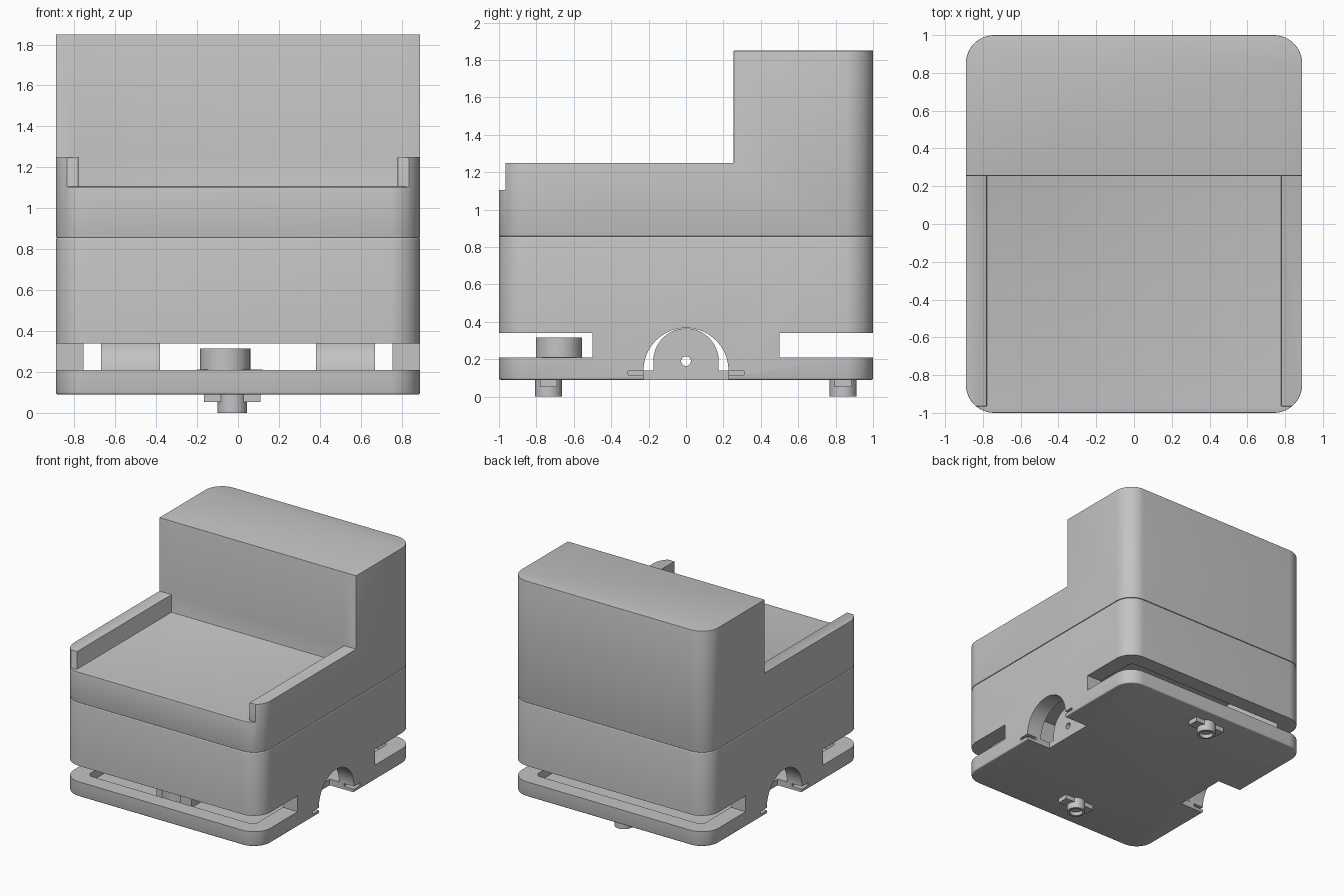
import bpy, bmesh
from math import sin, cos, pi

cube = bpy.data.objects.get("Cube")
if cube:
    bpy.data.objects.remove(cube, do_unlink=True)

# One matte grey for the whole model
grey = bpy.data.materials.new("light grey plastic")
grey.use_nodes = True
grey.diffuse_color = (0.55, 0.55, 0.55, 1)
grey.node_tree.nodes["Principled BSDF"].inputs["Base Color"].default_value = (0.55, 0.55, 0.55, 1)


def prism(name, outline, low, high, axis="z"):
    """Extrude an outline along z (points are x, y) or along x (points are y, z)."""
    bm = bmesh.new()
    place = (lambda a, b, h: (a, b, h)) if axis == "z" else (lambda a, b, h: (h, a, b))
    face = bm.faces.new([bm.verts.new(place(a, b, low)) for a, b in outline])
    top = bmesh.ops.extrude_face_region(bm, geom=[face])["geom"]
    shift = place(0, 0, high - low)
    bmesh.ops.translate(bm, vec=shift, verts=[v for v in top if isinstance(v, bmesh.types.BMVert)])
    bmesh.ops.recalc_face_normals(bm, faces=bm.faces)
    mesh = bpy.data.meshes.new(name)
    bm.to_mesh(mesh)
    bm.free()
    obj = bpy.data.objects.new(name, mesh)
    bpy.context.collection.objects.link(obj)
    mesh.materials.append(grey)
    return obj


def arc(cx, cy, r, start, end, steps):
    return [(cx + r * cos(start + (end - start) * i / steps),
             cy + r * sin(start + (end - start) * i / steps)) for i in range(steps + 1)]


def circle(cx, cy, r, steps=48):
    return arc(cx, cy, r, 0, 2 * pi, steps)[:-1]


def rounded(hx, hy, r, steps=12):
    points = []
    for i, (sx, sy) in enumerate([(1, 1), (-1, 1), (-1, -1), (1, -1)]):
        points += arc(sx * (hx - r), sy * (hy - r), r, i * pi / 2, (i + 1) * pi / 2, steps)
    return points


def box(name, x0, x1, y0, y1, z0, z1):
    return prism(name, [(x0, y0), (x1, y0), (x1, y1), (x0, y1)], z0, z1)


def cut(obj, cutter):
    cutter.hide_render = True
    mod = obj.modifiers.new("cut", "BOOLEAN")
    mod.operation = "DIFFERENCE"
    mod.solver = "EXACT"
    mod.object = cutter
    apply(obj)
    bpy.data.objects.remove(cutter, do_unlink=True)


def apply(obj):
    bpy.context.view_layer.objects.active = obj
    for mod in list(obj.modifiers):
        bpy.ops.object.modifier_apply(modifier=mod.name)


def bevel(obj, width):
    mod = obj.modifiers.new("soft edges", "BEVEL")
    mod.width = width
    mod.segments = 3
    mod.limit_method = "ANGLE"
    mod.angle_limit = 0.8
    apply(obj)


def smooth(obj):
    bpy.ops.object.select_all(action="DESELECT")
    obj.select_set(True)
    bpy.context.view_layer.objects.active = obj
    bpy.ops.object.shade_smooth_by_angle(angle=0.6)


HX, HY, R, SEAM = 0.89, 1.0, 0.15, 0.857
parts = []

# Lower shell: hollow, with slots at both ends
lower = prism("lower_shell", rounded(HX, HY, R), 0.09, SEAM)
bevel(lower, 0.01)
cut(lower, prism("cavity", rounded(0.755, 0.87, 0.05), 0.14, 0.8))
for s in (-1, 1):
    y0, y1 = sorted((s * 0.5, s * 1.2))
    cut(lower, box("slot", -1, 1, y0, y1, 0.21, 0.34))

# Wheel arches and the small notches beside them
arch = arc(0, 0.14, 0.227, 0, pi, 32) + [(-0.227, 0.0), (0.227, 0.0)]
for s in (-1, 1):
    x0, x1 = sorted((s * 0.67, s))
    cut(lower, prism("arch", arch, x0, x1, "x"))
    x0, x1 = sorted((s * 0.8, s))
    cut(lower, box("notch", x0, x1, -0.31, 0.31, 0.116, 0.138))
parts.append(lower)

# Upper body: tray, side rails and raised rear block
upper = prism("upper_body", rounded(HX, HY, R), SEAM, 1.85)
cut(upper, box("tray_space", -0.78, 0.78, -1.2, 0.255, 1.105, 2))
cut(upper, box("rail_space", -1.2, 1.2, -1.2, 0.255, 1.25, 2.1))
cut(upper, box("rail_end", -1.2, 1.2, -1.2, -0.965, 1.105, 2.2))
bevel(upper, 0.01)
parts.append(upper)

# Motor mounts with axle holes
mount = arc(0, 0.19, 0.175, 0, pi, 32) + [(-0.175, 0.135), (0.175, 0.135)]
for side, s in (("right", -1), ("left", 1)):
    x0, x1 = sorted((s * 0.38, s * 0.67))
    motor = prism(side + "_motor_mount", mount, x0, x1, "x")
    cut(motor, prism("axle_hole", circle(0, 0.19, 0.026, 24), x0 - 0.1, x1 + 0.1, "x"))
    parts.append(motor)

# Sensor housing on a flange inside the front slot
parts.append(prism("front_housing", circle(-0.063, -0.68, 0.123), 0.13, 0.315))
parts.append(box("housing_flange", -0.2, 0.12, -0.77, -0.59, 0.13, 0.213))

# Casters under the floor
for side, y in (("front", -0.735), ("rear", 0.84)):
    parts.append(box(side + "_caster_bracket", -0.165, 0.11, y - 0.045, y + 0.045, 0.052, 0.095))
    caster = prism(side + "_caster", circle(-0.028, y, 0.072, 32), 0, 0.095)
    cut(caster, prism("caster_bore", circle(-0.028, y, 0.052, 32), -0.1, 0.03))
    parts.append(caster)

for part in parts:
    smooth(part)
